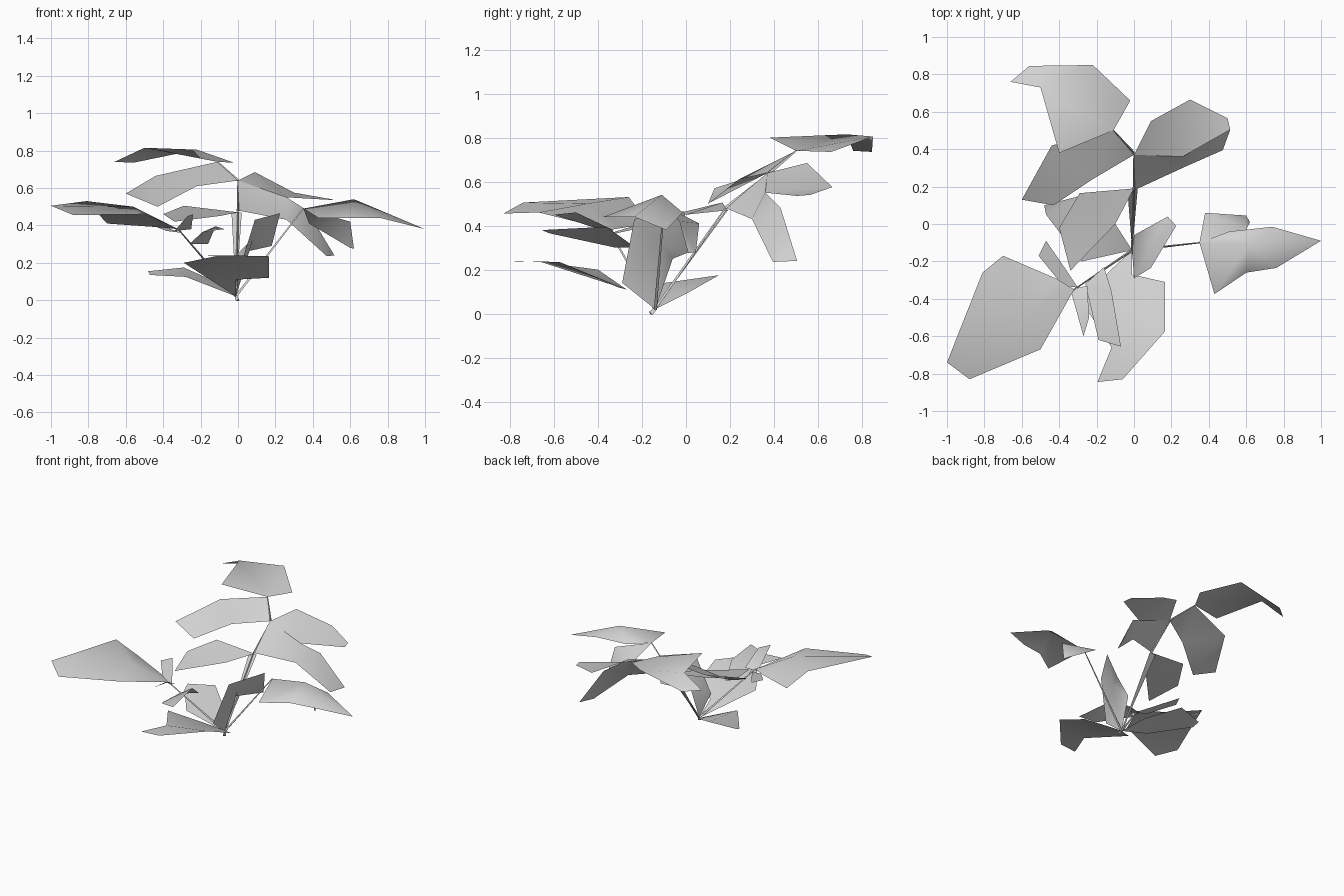
import bpy
import bmesh
from mathutils import Vector

default_cube = bpy.data.objects.get("Cube")
if default_cube:
    bpy.data.objects.remove(default_cube, do_unlink=True)

# One flat colour for the whole plant
foliage = bpy.data.materials.new("pale_grey")
foliage.use_nodes = True
pale_grey = (.65, .65, .65, 1)
foliage.diffuse_color = pale_grey
foliage.node_tree.nodes["Principled BSDF"].inputs["Base Color"].default_value = pale_grey


def finish(name, bm, smooth):
    """Turn a bmesh into a named object with the foliage colour."""
    mesh = bpy.data.meshes.new(name)
    bm.to_mesh(mesh)
    bm.free()
    mesh.materials.append(foliage)
    for polygon in mesh.polygons:
        polygon.use_smooth = smooth
    scene_object = bpy.data.objects.new(name, mesh)
    bpy.context.collection.objects.link(scene_object)
    return scene_object


def leaf(name, outline, ridge=None):
    """Single-sided leaf blade; a ridge point lifts the middle into a fold."""
    bm = bmesh.new()
    verts = [bm.verts.new(point) for point in outline]
    if ridge:
        middle = bm.verts.new(ridge)
        for index, vert in enumerate(verts):
            bm.faces.new((verts[index - 1], vert, middle))
    else:
        bm.faces.new(verts)
        bmesh.ops.triangulate(bm, faces=bm.faces[:])
    bm.normal_update()
    if sum(face.normal.z * face.calc_area() for face in bm.faces) < 0:
        bmesh.ops.reverse_faces(bm, faces=bm.faces[:])
    return finish(name, bm, True)


def stem(name, start, end, thick=.008, thin=.004):
    """Thin three-sided tapering stalk between two points."""
    start, end = Vector(start), Vector(end)
    span = end - start
    bm = bmesh.new()
    bmesh.ops.create_cone(bm, cap_ends=True, segments=3, radius1=thick,
                          radius2=thin, depth=span.length)
    stalk = finish(name, bm, False)
    stalk.rotation_mode = "QUATERNION"
    stalk.rotation_quaternion = span.to_track_quat("Z", "Y")
    stalk.location = (start + end) / 2
    return stalk


root = (-.01, -.14, .02)
right_fork = (-.32, -.35, .38)
left_fork = (.35, -.1, .49)
back_fork = (0, .18, .48)
top_fork = (-.11, .5, .74)

# Stalks from the root to each fork
stem("root_stub", (0, -.16, 0), root, .012, .008)
stem("right_stalk", root, right_fork)
stem("left_stalk", root, left_fork)
stem("back_stalk", root, back_fork)
stem("upper_stalk", back_fork, (0, .38, .64))
stem("top_stalk", (0, .38, .64), top_fork)
leaf("back_stalk_blade", [root, (.02, .19, .47), (-.035, .18, .47)])

# Leaves on the right fork
leaf("right_large_leaf",
     [right_fork, (-.42, -.29, .39), (-.7, -.17, .41), (-.81, -.26, .53),
      (-1, -.74, .505), (-.88, -.83, .455), (-.5, -.67, .46)],
     ridge=(-.56, -.45, .5))
leaf("right_back_leaflet",
     [(-.3, -.34, .36), (-.36, -.25, .38), (-.47, -.09, .42),
      (-.51, -.17, .42), (-.38, -.33, .37)])
leaf("right_front_leaflet",
     [(-.34, -.35, .37), (-.27, -.6, .45), (-.24, -.5, .46), (-.25, -.33, .38)])
leaf("right_inner_leaflet",
     [(-.16, -.23, .3), (-.26, -.32, .3), (-.19, -.62, .365),
      (-.07, -.655, .38), (-.12, -.36, .395)])

# Low leaves growing straight from the root
leaf("front_low_leaf",
     [root, (-.01, -.27, .11), (.165, -.31, .12), (.165, -.575, .235),
      (-.06, -.83, .24), (-.195, -.845, .24), (-.12, -.66, .235),
      (-.29, -.4, .2)])
leaf("right_low_leaf",
     [root, (-.28, -.2, .125), (-.47, .05, .135), (-.48, .1, .155),
      (-.29, .15, .175), (-.1, 0, .09)])
leaf("left_upright_leaf",
     [root, (0, -.29, .14), (.09, -.235, .43), (.225, -.01, .465),
      (.18, .04, .29), (0, -.06, .25)],
     ridge=(.08, -.12, .33))

# Leaves on the left fork
leaf("left_large_leaf",
     [left_fork, (.51, -.04, .46), (.74, -.015, .46), (1, -.09, .38),
      (.76, -.235, .44), (.6, -.26, .44), (.43, -.375, .44)],
     ridge=(.62, -.11, .54))
leaf("left_drooping_leaf",
     [left_fork, (.38, .06, .41), (.6, .045, .28), (.62, .01, .275),
      (.6, -.03, .42)])

# Leaves around the back fork
leaf("inner_back_leaf",
     [(0, .19, .47), (-.29, .165, .505), (-.4, -.02, .46),
      (-.34, -.25, .42), (-.1, 0, .45)])
leaf("back_left_upper_lobe",
     [(0, .37, .64), (.09, .55, .685), (.3, .665, .575), (.5, .565, .54),
      (.515, .505, .535), (.26, .36, .55)])
leaf("back_left_lower_lobe",
     [back_fork, (0, .37, .64), (.26, .36, .55), (.37, .43, .48),
      (.515, .505, .24), (.475, .395, .235), (.26, .3, .43)])
leaf("back_right_leaf",
     [(0, .37, .64), top_fork, (-.44, .42, .665), (-.6, .13, .57),
      (-.43, .1, .5), (-.22, .24, .61)])

# Highest leaf
leaf("top_leaf",
     [top_fork, (-.4, .38, .8), (-.5, .73, .815), (-.66, .76, .74),
      (-.56, .845, .735), (-.22, .85, .805), (-.02, .66, .735)])
